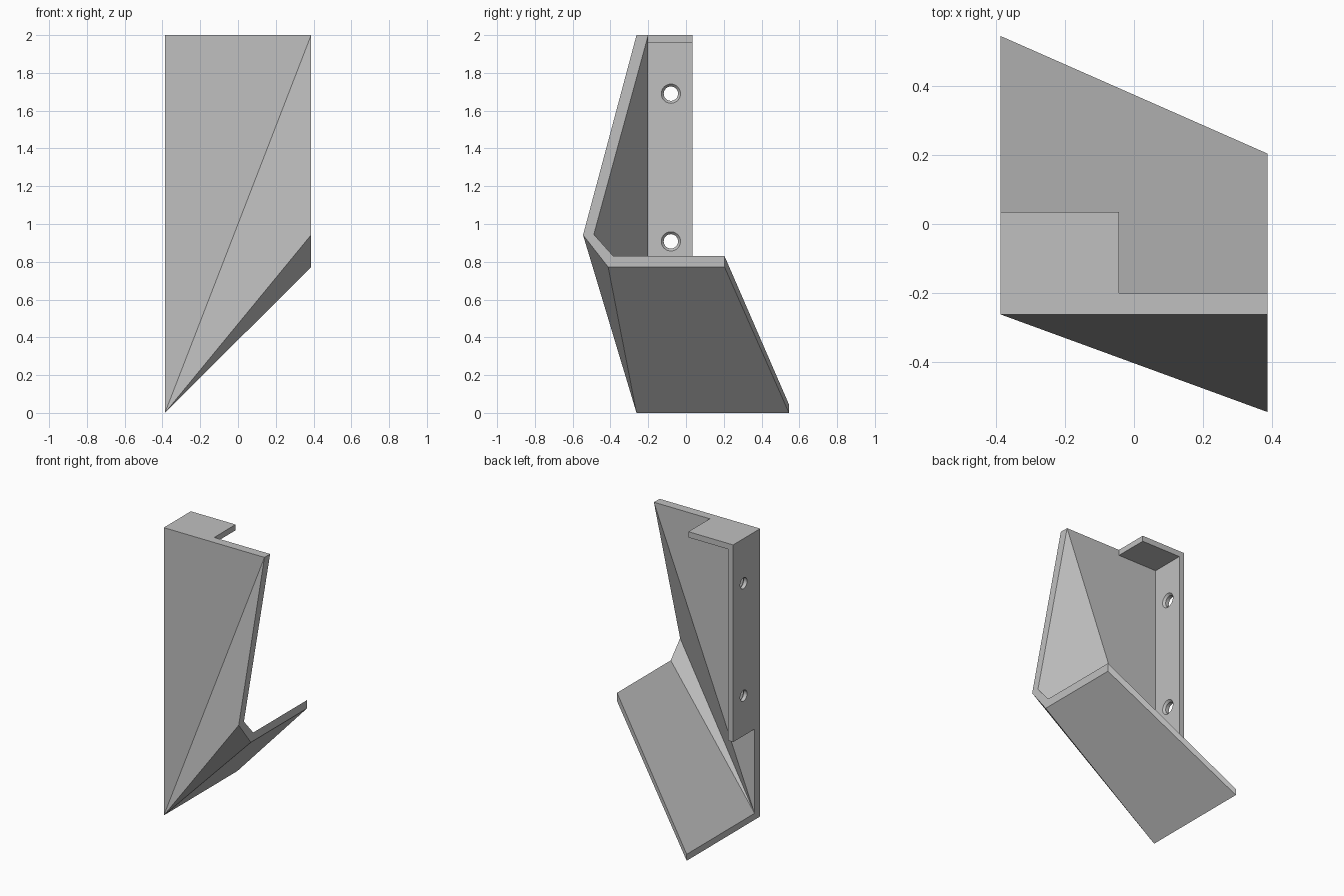
import bpy, bmesh, math

cube = bpy.data.objects.get("Cube")
if cube:
    bpy.data.objects.remove(cube, do_unlink=True)

grey = bpy.data.materials.new("plain grey")
grey.use_nodes = True
colour = (0.527, 0.527, 0.527, 1)
grey.diffuse_color = colour
grey.node_tree.nodes["Principled BSDF"].inputs["Base Color"].default_value = colour

SIDE = 0.387      # half the width
BACK = -0.2       # rear of the front plate
WALL = 0.04       # flange thickness


def make_object(name, bm):
    bmesh.ops.recalc_face_normals(bm, faces=bm.faces)
    mesh = bpy.data.meshes.new(name)
    bm.to_mesh(mesh)
    bm.free()
    mesh.materials.append(grey)
    obj = bpy.data.objects.new(name, mesh)
    bpy.context.scene.collection.objects.link(obj)
    return obj


def skin(bm, rings, closed=True):
    """Join successive rings of vertices with quads."""
    for a, b in zip(rings, rings[1:]):
        for i in range(len(a)):
            j = (i + 1) % len(a)
            bm.faces.new((a[i], a[j], b[j], b[i]))


# Folded shell: creases fan out from the lower corner
outer = [(-SIDE, -0.262, 0), (-SIDE, -0.262, 2), (SIDE, -0.262, 2),
         (SIDE, -0.545, 0.942), (SIDE, -0.412, 0.772),
         (SIDE, 0.204, 0.772), (-SIDE, 0.545, 0)]
inner = [(-SIDE, BACK, 0.045), (-SIDE, BACK, 2), (SIDE, BACK, 2),
         (SIDE, -0.488, 0.945), (SIDE, -0.385, 0.83),
         (SIDE, 0.204, 0.83), (-SIDE, 0.545, 0.045)]
bm = bmesh.new()
rings = [[bm.verts.new(p) for p in ring] for ring in (outer, inner)]
for ring in rings:
    for i in (1, 2, 3):
        bm.faces.new((ring[0], ring[i], ring[i + 1]))
    bm.faces.new((ring[0], *ring[4:]))
skin(bm, rings)
make_object("folded_shell", bm)

# Mounting flange: L profile with a short top lip, drawn out rearwards
profile = [(-SIDE, 0.63), (-SIDE, 2), (-0.043, 2), (-0.043, 2 - WALL),
           (WALL - SIDE, 2 - WALL), (WALL - SIDE, 0.63)]
bm = bmesh.new()
rings = [[bm.verts.new((x, y, z)) for x, z in profile] for y in (BACK, 0.035)]
for ring in rings:
    bm.faces.new(ring)
skin(bm, rings)
flange = make_object("mounting_flange", bm)

# Countersunk screw holes
bm = bmesh.new()
face_x = WALL - SIDE
steps = [(-SIDE - 0.05, 0.038), (face_x - 0.014, 0.038),
         (face_x, 0.051), (face_x + 0.03, 0.051)]
for z in (0.908, 1.69):
    rings = []
    for x, r in steps:
        angles = [math.tau * i / 32 for i in range(32)]
        rings.append([bm.verts.new((x, -0.08 + r * math.cos(a), z + r * math.sin(a)))
                      for a in angles])
    skin(bm, rings)
    bm.faces.new(rings[0])
    bm.faces.new(rings[-1])
cutter = make_object("screw_hole_cutter", bm)
cutter.hide_render = True
cutter.hide_viewport = True
cutter.display_type = 'WIRE'
cut = flange.modifiers.new("screw holes", 'BOOLEAN')
cut.operation = 'DIFFERENCE'
cut.solver = 'EXACT'
cut.object = cutter
